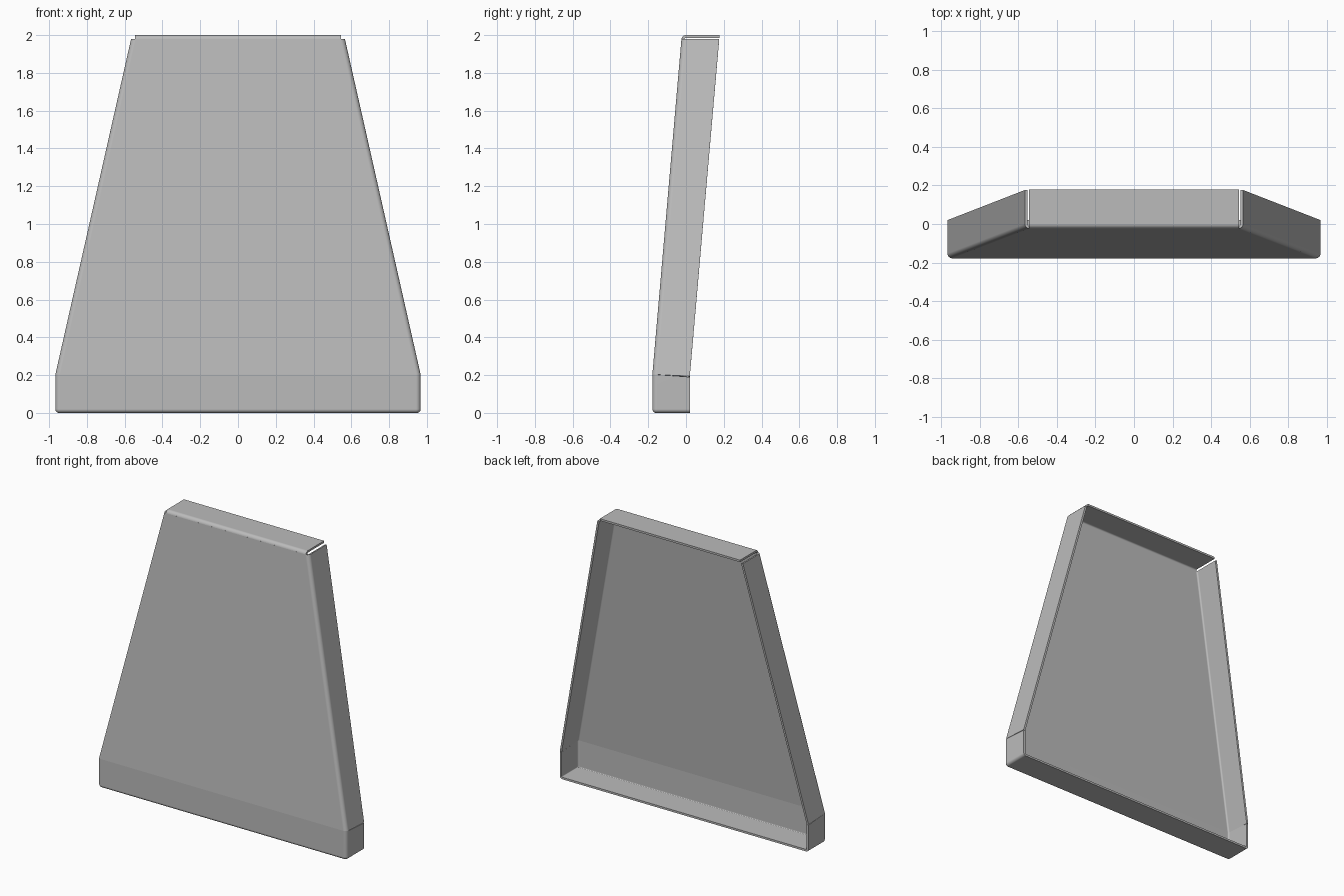
import bpy, bmesh
from math import sin, cos, pi, radians

if "Cube" in bpy.data.objects:
    bpy.data.objects.remove(bpy.data.objects["Cube"])

SHEET = 0.014    # sheet thickness
BEND = 0.025     # outer bend radius
STEPS = 6        # segments per bend
FOLD_Z = 0.204   # height where the panel starts to lean back
TOP_Z = 1.98     # top of the side flanges
LEAN = 0.156 / 1.8

grey = bpy.data.materials.new("sheet_grey")
grey.use_nodes = True
colour = (0.5, 0.5, 0.5, 1)
grey.diffuse_color = colour
grey.node_tree.nodes["Principled BSDF"].inputs["Base Color"].default_value = colour


def front_y(z):
    return -0.178 + LEAN * max(0, z - FOLD_Z)


def u_section(half, front, back, z, radius=BEND, drop=0):
    """Channel outline from the right rear edge round the front to the left rear."""
    pts = [(-half, back)]
    for side in (-1, 1):
        for k in range(STEPS + 1):
            a = pi / 2 * k / STEPS
            u, v = (cos(a), sin(a)) if side < 0 else (sin(a), cos(a))
            pts.append((side * (half - radius + radius * u),
                        front + radius - radius * v))
    pts.append((half, back))
    return [(x, y, z - drop * (y - front)) for x, y in pts]


def sheet(name, sections, floor=False):
    """Skin a row of sections and give the skin its thickness."""
    bm = bmesh.new()
    rows = [[bm.verts.new(p) for p in s] for s in sections]
    for low, high in zip(rows, rows[1:]):
        for i in range(len(low) - 1):
            bm.faces.new((low[i], low[i + 1], high[i + 1], high[i]))
    if floor:
        bm.faces.new(rows[0][::-1])
    mesh = bpy.data.meshes.new(name)
    bm.to_mesh(mesh)
    bm.free()
    mesh.materials.append(grey)
    ob = bpy.data.objects.new(name, mesh)
    bpy.context.collection.objects.link(ob)
    solid = ob.modifiers.new("thickness", 'SOLIDIFY')
    solid.thickness = SHEET
    solid.offset = -1
    solid.use_even_offset = True
    bpy.ops.object.select_all(action='DESELECT')
    ob.select_set(True)
    bpy.context.view_layer.objects.active = ob
    bpy.ops.object.modifier_apply(modifier=solid.name)
    bpy.ops.object.shade_smooth_by_angle(angle=radians(35))
    flat = ob.modifiers.new("flat_faces", 'WEIGHTED_NORMAL')
    flat.keep_sharp = True
    return ob


# Upright base tray with rounded bottom bends
base = []
r = 0.02
for k in range(STEPS + 1):
    a = pi / 2 * k / STEPS
    inset = r * (1 - sin(a))
    base.append(u_section(0.967 - inset, front_y(0) + inset, 0.02,
                          r * (1 - cos(a)), BEND - inset))
base.append(u_section(0.967, front_y(0), 0.02, FOLD_Z, drop=0.07))
sheet("base_tray", base, floor=True)

# Leaning tapered panel with its side flanges
sheet("leaning_panel", [
    u_section(0.967, front_y(FOLD_Z), 0.02, FOLD_Z, drop=0.05),
    u_section(0.566, front_y(TOP_Z), 0.176, TOP_Z)])

# Top flange folded back from the panel
start = 2 - BEND
profile = [(front_y(start) + BEND * (1 - cos(pi / 2 * k / STEPS)),
            start + BEND * sin(pi / 2 * k / STEPS)) for k in range(STEPS + 1)]
profile.append((0.178, 2))
sheet("top_flange", [[(-0.545, y, z), (0.545, y, z)] for y, z in profile])
